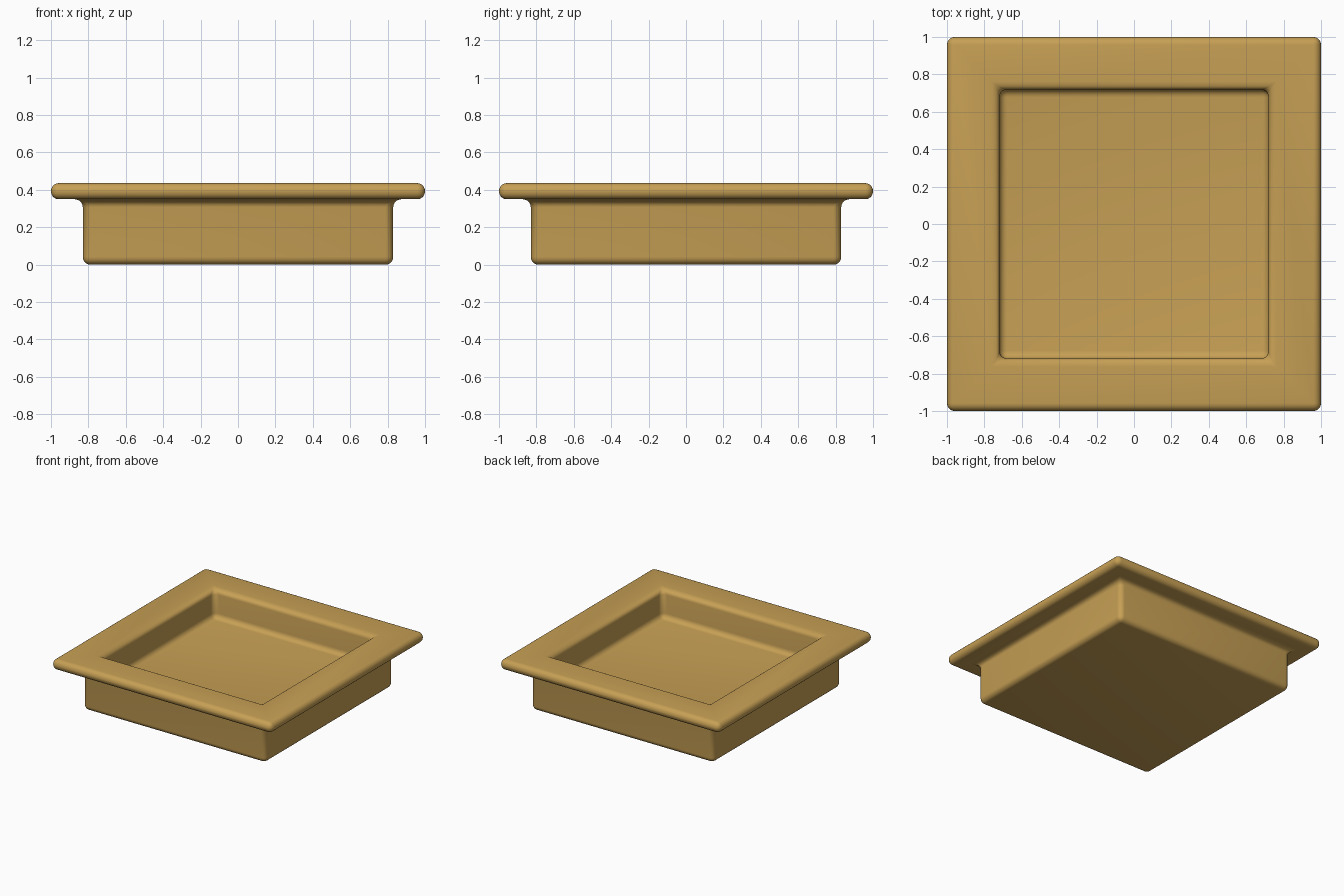
import bpy
import bmesh

cube = bpy.data.objects.get("Cube")
if cube:
    bpy.data.objects.remove(cube, do_unlink=True)

# Colour
ochre = bpy.data.materials.new("ochre")
ochre.use_nodes = True
colour = (0.57, 0.35, 0.09, 1)
ochre.diffuse_color = colour
ochre.node_tree.nodes["Principled BSDF"].inputs["Base Color"].default_value = colour

# Half-width and height of each square ring, from the base up and into the tray
PROFILE = [(0.83, 0.0), (0.83, 0.35), (1.0, 0.35),
           (1.0, 0.436), (0.72, 0.436), (0.72, 0.2)]

bm = bmesh.new()
rings = [[bm.verts.new((sx * r, sy * r, z))
          for sx, sy in ((-1, -1), (1, -1), (1, 1), (-1, 1))]
         for r, z in PROFILE]

# Walls and rim between neighbouring rings
for low, high in zip(rings, rings[1:]):
    for i in range(4):
        j = (i + 1) % 4
        bm.faces.new((low[i], low[j], high[j], high[i]))

# Underside and tray floor
bm.faces.new(rings[0][::-1])
bm.faces.new(rings[-1])
bmesh.ops.recalc_face_normals(bm, faces=bm.faces)
for face in bm.faces:
    face.smooth = True

mesh = bpy.data.meshes.new("square_tray")
bm.to_mesh(mesh)
bm.free()
mesh.materials.append(ochre)
tray = bpy.data.objects.new("square_tray", mesh)
bpy.context.collection.objects.link(tray)

# Soft rounded edges all round
bevel = tray.modifiers.new("rounded_edges", "BEVEL")
bevel.width = 0.042
bevel.segments = 5
bevel.limit_method = 'ANGLE'
